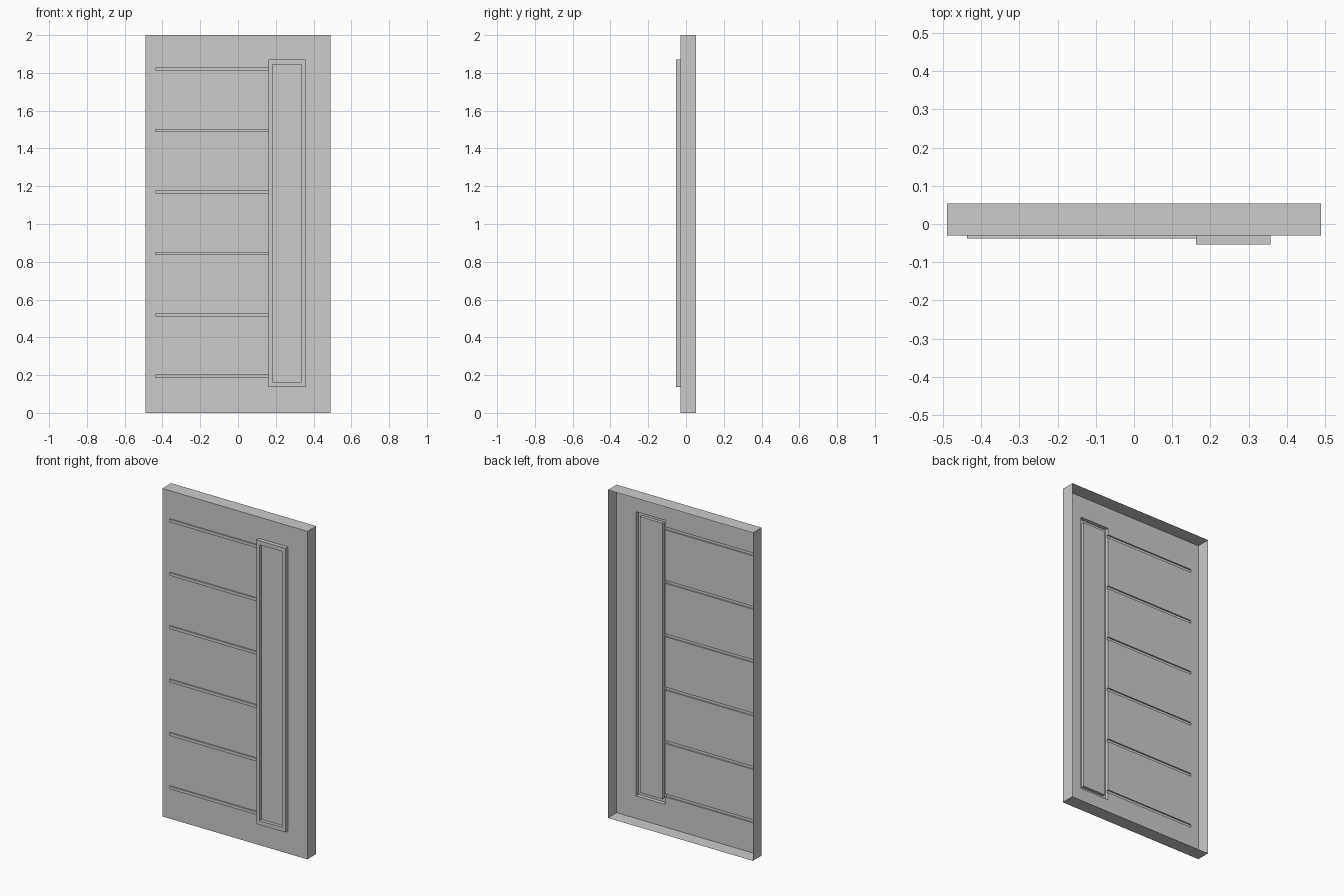
import bpy, bmesh
from mathutils import Vector

if "Cube" in bpy.data.objects:
    bpy.data.objects.remove(bpy.data.objects["Cube"])

# Open-backed pressed door skin: a thin sheet with raised ribs and a raised frame
W, H = 0.489, 2.0
BACK, SKIN, RIB, FRAME, PANEL = 0.054, -0.03, -0.038, -0.054, -0.034
FRAME_BOX = (0.162, 0.357, 0.138, 1.87)
PANEL_BOX = (0.182, 0.335, 0.163, 1.845)
RIB_X = -0.437
RIBS = [(0.193 + i * 0.3255 - 0.009, 0.193 + i * 0.3255 + 0.009) for i in range(6)]

xs = sorted([-W, W, RIB_X, *FRAME_BOX[:2], *PANEL_BOX[:2]])
zs = sorted([0, H, *FRAME_BOX[2:], *PANEL_BOX[2:], *[z for r in RIBS for z in r]])


def inside(box, x, z):
    return box[0] < x < box[1] and box[2] < z < box[3]


def region(i, j):
    """Part name and depth of one cell of the layout."""
    x, z = (xs[i] + xs[i + 1]) / 2, (zs[j] + zs[j + 1]) / 2
    if inside(PANEL_BOX, x, z):
        return "inset_panel", PANEL
    if inside(FRAME_BOX, x, z):
        return "raised_frame", FRAME
    if any(inside((RIB_X, FRAME_BOX[0], *r), x, z) for r in RIBS):
        return "horizontal_ribs", RIB
    return "door_skin", SKIN


parts = {}


def add_face(name, points, outward):
    bm = parts.setdefault(name, bmesh.new())
    f = bm.faces.new([bm.verts.new(p) for p in points])
    f.normal_update()
    if f.normal.dot(Vector(outward)) < 0:
        f.normal_flip()


def step(a, b, p, q, axis):
    """Wall between two neighbouring cells, owned by the more forward one."""
    (na, da), (nb, db) = a, b
    if da == db:
        return
    s = 1 if da < db else -1
    add_face(na if s > 0 else nb,
             [(p[0], da, p[1]), (q[0], da, q[1]), (q[0], db, q[1]), (p[0], db, p[1])],
             [s * c for c in axis])


# Front relief
nx, nz = len(xs) - 1, len(zs) - 1
for i in range(nx):
    for j in range(nz):
        cell = region(i, j)
        x0, x1, z0, z1 = xs[i], xs[i + 1], zs[j], zs[j + 1]
        y = cell[1]
        add_face(cell[0], [(x0, y, z0), (x1, y, z0), (x1, y, z1), (x0, y, z1)], (0, -1, 0))
        if i + 1 < nx:
            step(cell, region(i + 1, j), (x1, z0), (x1, z1), (1, 0, 0))
        if j + 1 < nz:
            step(cell, region(i, j + 1), (x0, z1), (x1, z1), (0, 0, 1))

# Edge walls around the leaf, back left open
for s in (-1, 1):
    x, z = s * W, H if s > 0 else 0
    add_face("door_edges", [(x, SKIN, 0), (x, BACK, 0), (x, BACK, H), (x, SKIN, H)], (s, 0, 0))
    add_face("door_edges", [(-W, SKIN, z), (W, SKIN, z), (W, BACK, z), (-W, BACK, z)], (0, 0, s))

# Weld and merge coplanar cells, then make the objects
for name, bm in parts.items():
    bmesh.ops.remove_doubles(bm, verts=bm.verts, dist=1e-5)
    bmesh.ops.dissolve_limit(bm, angle_limit=0.01, verts=bm.verts, edges=bm.edges)
    bmesh.ops.triangulate(bm, faces=[f for f in bm.faces if len(f.verts) > 4])
    mesh = bpy.data.meshes.new(name)
    bm.to_mesh(mesh)
    bm.free()
    bpy.context.collection.objects.link(bpy.data.objects.new(name, mesh))
